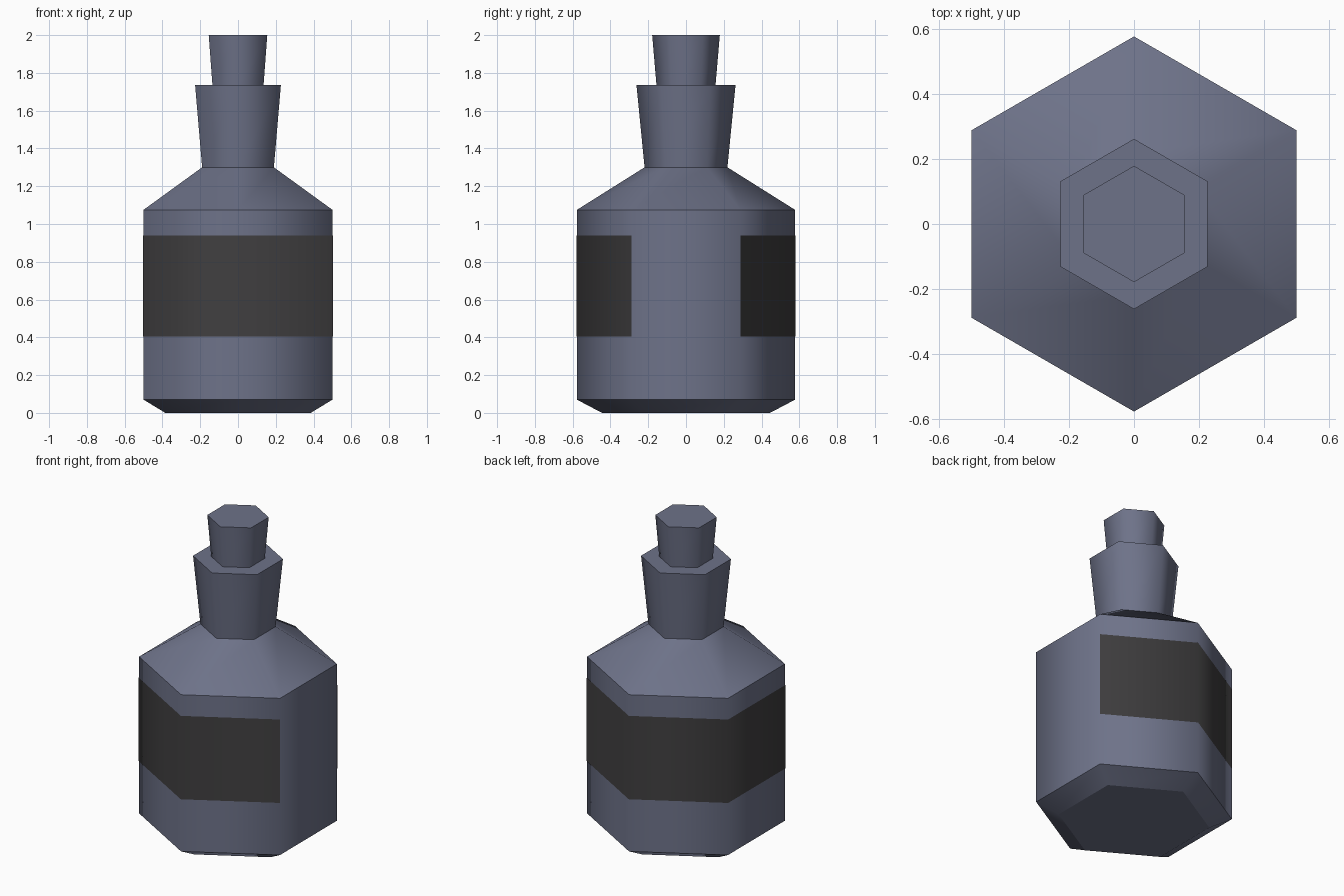
import bpy, bmesh, math

if "Cube" in bpy.data.objects:
    bpy.data.objects.remove(bpy.data.objects["Cube"])


def material(name, rgb):
    m = bpy.data.materials.new(name)
    m.diffuse_color = (*rgb, 1)
    m.use_nodes = True
    m.node_tree.nodes["Principled BSDF"].inputs["Base Color"].default_value = m.diffuse_color
    return m


GLASS = material("blue grey", (0.155, 0.17, 0.25))
DARK = material("charcoal", (0.052, 0.05, 0.052))


def hex_ring(bm, half_width, z):
    # hexagon with flats on +-x and corners on +-y, starting at the +x +y corner
    r = half_width / math.cos(math.pi / 6)
    return [bm.verts.new((r * math.cos(math.radians(30 + 60 * i)),
                          r * math.sin(math.radians(30 + 60 * i)), z)) for i in range(6)]


def hex_part(name, profile, mat, sides=6, caps=True):
    # stack hexagon rings; smooth around the body, sharp between the bands
    bm = bmesh.new()
    rings = [hex_ring(bm, w, z) for w, z in profile]
    for a, b in zip(rings, rings[1:]):
        for i in range(sides):
            j = (i + 1) % 6
            bm.faces.new((a[i], a[j], b[j], b[i]))
    if caps:
        bm.faces.new(rings[0][::-1])
        bm.faces.new(rings[-1])
    for f in bm.faces:
        f.smooth = True
    for e in bm.edges:
        if abs(e.verts[0].co.z - e.verts[1].co.z) < 1e-5:
            e.smooth = False
    mesh = bpy.data.meshes.new(name)
    bm.to_mesh(mesh)
    bm.free()
    mesh.materials.append(mat)
    ob = bpy.data.objects.new(name, mesh)
    bpy.context.collection.objects.link(ob)
    return ob


# bottle with chamfered base, sloped shoulder and flared neck
hex_part("bottle", [(0.385, 0), (0.5, 0.07), (0.5, 1.075), (0.19, 1.3), (0.227, 1.735)], GLASS)
# stopper
hex_part("stopper", [(0.135, 1.73), (0.155, 2.0)], GLASS)
# label wraps five sides and leaves the +x side bare
hex_part("label", [(0.502, 0.405), (0.502, 0.94)], DARK, sides=5, caps=False)
